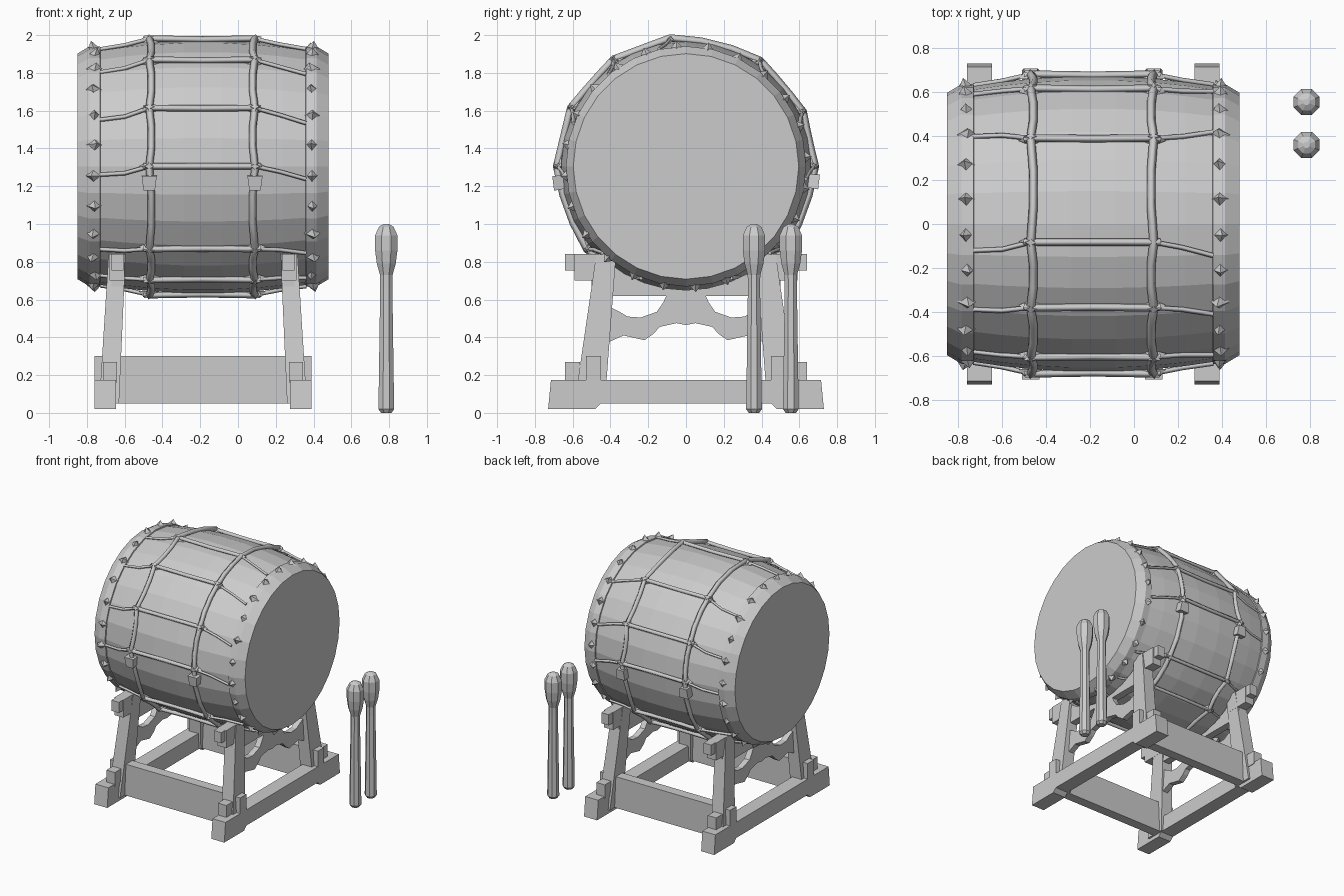
import bpy, bmesh, math, random
from mathutils import Vector

if "Cube" in bpy.data.objects:
    bpy.data.objects.remove(bpy.data.objects["Cube"])
random.seed(4)
CX, CZ = -0.185, 1.305      # drum centre


def make(name, verts, faces):
    me = bpy.data.meshes.new(name)
    me.from_pydata([tuple(v) for v in verts], [], faces)
    bm = bmesh.new()
    bm.from_mesh(me)
    bmesh.ops.recalc_face_normals(bm, faces=bm.faces)
    bm.to_mesh(me)
    bm.free()
    ob = bpy.data.objects.new(name, me)
    bpy.context.collection.objects.link(ob)
    return ob


def loft(name, rings):
    """Skin a list of equal-length rings and cap both ends."""
    n = len(rings[0])
    verts = [v for r in rings for v in r]
    faces = [(k*n+i, k*n+(i+1) % n, (k+1)*n+(i+1) % n, (k+1)*n+i)
             for k in range(len(rings)-1) for i in range(n)]
    faces += [tuple(range(n)), tuple(range(len(verts)-n, len(verts)))]
    return make(name, verts, faces)


def box(name, x0, x1, y0, y1, z0, z1):
    return loft(name, [[(x0, y0, z), (x1, y0, z), (x1, y1, z), (x0, y1, z)] for z in (z0, z1)])


def plate(name, prof, x0, x1):
    """Extrude a (y, z) profile along x."""
    return loft(name, [[(x, y, z) for y, z in prof] for x in (x0, x1)])


def on_drum(x, a, r):
    return Vector((x, r*math.cos(a), CZ + r*math.sin(a)))


def lathe(name, prof, n):
    return loft(name, [[on_drum(x, 2*math.pi*i/n, r) for i in range(n)] for x, r in prof])


def ropes(name, paths, depth):
    """Four-sided cords along polylines; each path is (points, closed)."""
    cu = bpy.data.curves.new(name, 'CURVE')
    cu.dimensions = '3D'
    cu.bevel_depth, cu.bevel_resolution, cu.use_fill_caps = depth, 0, True
    for pts, closed in paths:
        sp = cu.splines.new('POLY')
        sp.points.add(len(pts)-1)
        for p, v in zip(sp.points, pts):
            p.co = (*v, 1)
        sp.use_cyclic_u = closed
    ob = bpy.data.objects.new(name, cu)
    bpy.context.collection.objects.link(ob)


def body_r(x):
    return 0.672 - 0.15*(x-CX)**2


# Barrel body and flat skins at both ends
lathe("drum_body", [(CX+d, body_r(CX+d)) for d in (-.56, -.42, -.28, -.1, .1, .28, .42, .56)], 28)
for s, side in ((-1, "left"), (1, "right")):
    lathe(side + "_skin_rim", [(CX+s*d, r) for d, r in
          ((.535, .60), (.545, .636), (.60, .636), (.635, .615), (.665, .597))], 28)

# Pyramid tacks around each rim
for s, side in ((-1, "left"), (1, "right")):
    vs, fs = [], []
    for i in range(24):
        a, x, b = 2*math.pi*(i+.3)/24, CX+s*.577, len(vs)
        w = random.uniform(.03, .045)
        vs += [on_drum(x-w, a, .625), on_drum(x, a-.06, .625), on_drum(x+w, a, .625),
               on_drum(x, a+.06, .625), on_drum(x+random.uniform(-.02, .02), a, .667)]
        fs += [(b+j, b+(j+1) % 4, b+4) for j in range(4)] + [(b, b+1, b+2, b+3)]
    make(side + "_tacks", vs, fs)

# Rope net: two hoops, lengthwise cords, and diagonal ties to the rims
XL, XR = -0.47, 0.09
angles = [math.radians(a) for a in (0, 25, 55, 97, 124, 153, 180, 220, 242, 270, 298, 320)]
hoops, cords, ties = [], [], []
for x, inward in ((XL, 1), (XR, -1)):
    pts = []
    for i, a in enumerate(angles):
        b = angles[i+1] if i < 11 else 2*math.pi
        pts += [on_drum(x, a, .685)] + [on_drum(x+inward*.012, a+(b-a)*t, .668) for t in (.33, .67)]
    hoops.append((pts, True))
for a in angles:
    cords.append(([on_drum(x, a, r) for x, r in ((XL-.03, .675), (XL, .682), (CX, .677),
                                                 (XR, .682), (XR+.03, .675))], False))
    down = -.07 if math.cos(a) > 0 else .07
    ties.append(([on_drum(XR, a, .68), on_drum(.22, a+down*.6, .655), on_drum(.36, a+down*1.5, .638)], False))
    ties.append(([on_drum(XL, a, .68), on_drum(-.6, a+down*.8, .652), on_drum(-.73, a+down, .632)], False))
ropes("rope_hoops", hoops, .02)
ropes("lengthwise_ropes", cords, .017)
ropes("rope_ties", ties, .011)

# Rope knots where the cords cross
for i, a in enumerate(angles):
    for x in (XL, XR):
        if x == XR and i == 3:
            continue
        loft("rope_knot", [[on_drum(x+dx*k, a+da*k, r) for dx, da in
             ((-.055, 0), (-.015, -.03), (0, -.09), (.015, -.03), (.055, 0), (.015, .03), (0, .09), (-.015, .03))]
             for k, r in ((1, .66), (.45, .698))])
# Hanging loops at both flanks
for a in (math.radians(-7), math.radians(187)):
    for x in (XL, XR):
        loft("hanging_loop", [[on_drum(x+dx, a+da, r) for dx, da in
             ((-.04, -.05), (.04, -.05), (.03, .06), (-.03, .06))] for r in (.65, .71)])

# Trestle profiles in (y, z)
half_sill = [(-.73, .02), (-.48, .02), (-.45, .05)]
sill = half_sill + [(-y, z) for y, z in half_sill[::-1]] + [(.715, .175), (-.73+.015, .175)]
arc = [(.655*math.sin(math.radians(t)), CZ-.655*math.cos(math.radians(t))) for t in range(40, -41, -10)]
rail = [(-.50, .62), (.50, .62), (.50, .83)] + arc + [(-.50, .83)]
low = [(-.42, .37), (-.33, .41), (-.22, .385), (-.17, .42), (-.14, .455), (-.05, .475), (0, .465)]
top = [(0, .63), (-.10, .63), (-.12, .585), (-.155, .535), (-.24, .505), (-.31, .51), (-.36, .54), (-.40, .56)]
brace = low + [(-y, z) for y, z in low[-2::-1]] + [(-y, z) for y, z in top[:0:-1]] + top

for s, side in ((-1, "left"), (1, "right")):
    def X(d):          # distance outward from the stand centre line
        return CX + s*d
    plate(side + "_sill", sill, X(.46), X(.575))
    plate(side + "_cradle_rail", rail, X(.425), X(.485))
    plate(side + "_carved_brace", brace, X(.44), X(.485))
    for f, end in ((-1, "front"), (1, "back")):
        tag = f"{side}_{end}_"
        # Leaning leg
        loft(tag + "leg", [[(X(d), f*y, z) for d, y in
             ((di, yi), (do, yi), (do, yo), (di, yo))]
             for z, di, do, yi, yo in ((.05, .445, .55, .43, .59), (.84, .41, .50, .37, .475))])
        # Rail end block and its lower step
        box(tag + "rail_end", X(.415), X(.495), f*.40, f*.59, .70, .84)
        box(tag + "rail_tenon", X(.42), X(.485), f*.59, f*.64, .755, .84)
        # Wedge block on the sill
        box(tag + "foot_block", X(.455), X(.53), f*.56, f*.64, .16, .27)

# Long cross beams running through the legs
for f, end in ((-1, "front"), (1, "back")):
    box(end + "_cross_beam", X(.575), X(-.575), f*.45, f*.53, .17, .30)
    box(end + "_lower_beam", X(.47), X(-.47), f*.45, f*.53, .05, .17)

# Two standing mallets
for y, tag in ((.36, "front"), (.555, "back")):
    loft(tag + "_mallet", [[(.785+r*math.cos(math.pi*(i+.5)/4), y+r*math.sin(math.pi*(i+.5)/4), z)
         for i in range(8)] for z, r in ((0, .03), (.02, .045), (.66, .035), (.73, .036), (.79, .054),
                                         (.86, .064), (.94, .064), (.985, .042), (1.0, .015))])
